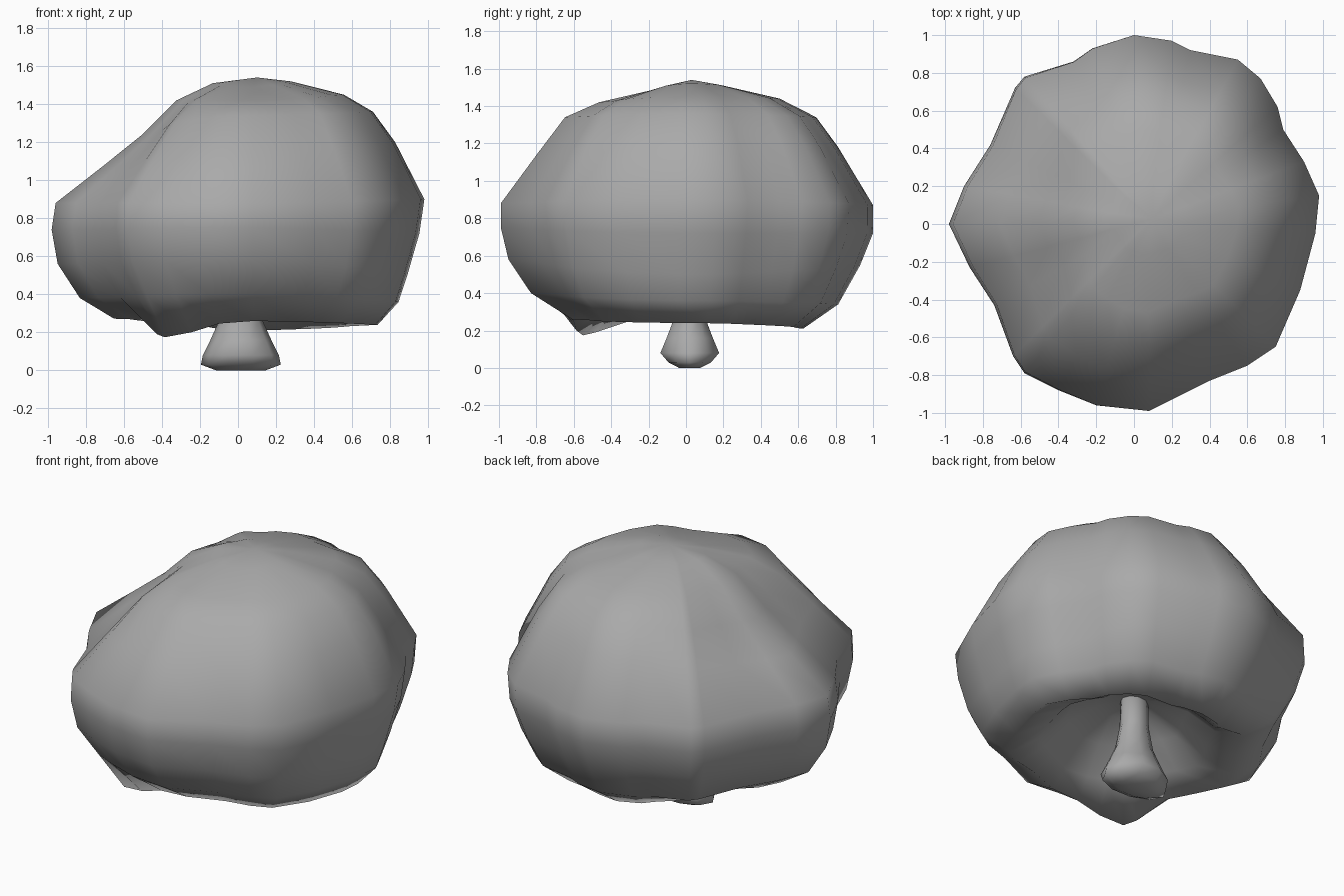
import bpy
import bmesh
from math import atan2, cos, exp, pi, sin, tau
from mathutils import Vector

cube = bpy.data.objects.get("Cube")
if cube:
    bpy.data.objects.remove(cube, do_unlink=True)

grey = bpy.data.materials.new("plain grey")
grey.use_nodes = True
shade = (0.4, 0.4, 0.4, 1)
grey.diffuse_color = shade
grey.node_tree.nodes["Principled BSDF"].inputs["Base Color"].default_value = shade


def build(name, rings, start, end):
    """Skin closed rings of points, closing both ends with a fan."""
    bm = bmesh.new()
    loops = [[bm.verts.new(p) for p in ring] for ring in rings]
    n = len(loops[0])
    for a, b in zip(loops, loops[1:]):
        for i in range(n):
            j = (i + 1) % n
            bm.faces.new((a[i], b[i], b[j], a[j]))
    for loop, tip in ((loops[0], start), (loops[-1], end)):
        v = bm.verts.new(tip)
        for i in range(n):
            bm.faces.new((loop[i], loop[(i + 1) % n], v))
    bmesh.ops.recalc_face_normals(bm, faces=bm.faces)
    mesh = bpy.data.meshes.new(name)
    bm.to_mesh(mesh)
    bm.free()
    mesh.materials.append(grey)
    mesh.shade_smooth()
    obj = bpy.data.objects.new(name, mesh)
    bpy.context.collection.objects.link(obj)
    return obj


# Lumpy plan outline of the foliage, counter-clockwise
outline = [(.98, .15), (.9, .33), (.79, .5), (.76, .62), (.67, .77), (.55, .87),
           (.3, .92), (.2, .97), (0, 1), (-.22, .93), (-.32, .86), (-.58, .78),
           (-.63, .72), (-.76, .42), (-.9, .2), (-.98, 0), (-.87, -.23),
           (-.74, -.43), (-.64, -.7), (-.58, -.79), (-.4, -.88), (-.2, -.96),
           (.08, -.99), (.4, -.83), (.6, -.75), (.75, -.65), (.88, -.35), (.96, -.05)]

# Side profiles (share of outline, height) facing left, back, right and front
profiles = [
    [(.22, 1.52), (.53, 1.45), (.7, 1.36), (.83, 1.2), (1, .9), (.97, .72), (.9, .5), (.85, .36), (.73, .24)],
    [(.18, 1.51), (.49, 1.44), (.69, 1.34), (.81, 1.18), (1, .87), (1, .72), (.93, .55), (.81, .34), (.62, .21)],
    [(.2, 1.51), (.38, 1.42), (.55, 1.24), (.75, 1.07), (.98, .88), (1, .74), (.97, .56), (.86, .38), (.69, .27)],
    [(.18, 1.49), (.48, 1.42), (.66, 1.34), (.81, 1.14), (1, .88), (1, .75), (.96, .58), (.84, .4), (.62, .26)],
]
hollow = [(.5, .33), (.35, .46), (.17, .54)]
for profile in profiles:
    profile.extend(hollow)


def bump(angle, centre, width):
    d = (angle - centre + pi) % tau - pi
    return exp(-(d / width) ** 2)


def foliage_point(x, y, level):
    angle = atan2(y, x) % tau
    q = int(angle / (pi / 2)) % 4
    t = angle / (pi / 2) % 1
    t = t * t * (3 - 2 * t)
    s, z = Vector(profiles[q][level]).lerp(Vector(profiles[(q + 1) % 4][level]), t)
    # The rim droops at the front right corner and arches at the back right
    if level == 8:
        z -= .09 * bump(angle, 4.1, .3) - .05 * bump(angle, 2.4, .4)
        s += .06 * bump(angle, 4.1, .3)
    return (.08 * (1 - s) + x * s, .02 * (1 - s) + y * s, z)


rings = [[foliage_point(x, y, k) for x, y in outline] for k in range(len(profiles[0]))]
build("foliage", rings, (.1, .03, 1.54), (.03, .01, .57))


# Flared trunk: height, half width, half depth
sections = [(.0, .13, .06), (.03, .21, .12), (.08, .2, .165), (.16, .16, .13),
            (.26, .115, .09), (.4, .085, .075), (.62, .08, .07)]
sides = 10
trunk = [[(.015 + w * cos(i * tau / sides), .02 + d * sin(i * tau / sides), z)
          for i in range(sides)] for z, w, d in sections]
build("trunk", trunk, (.015, .01, 0), (.015, .02, .63))
